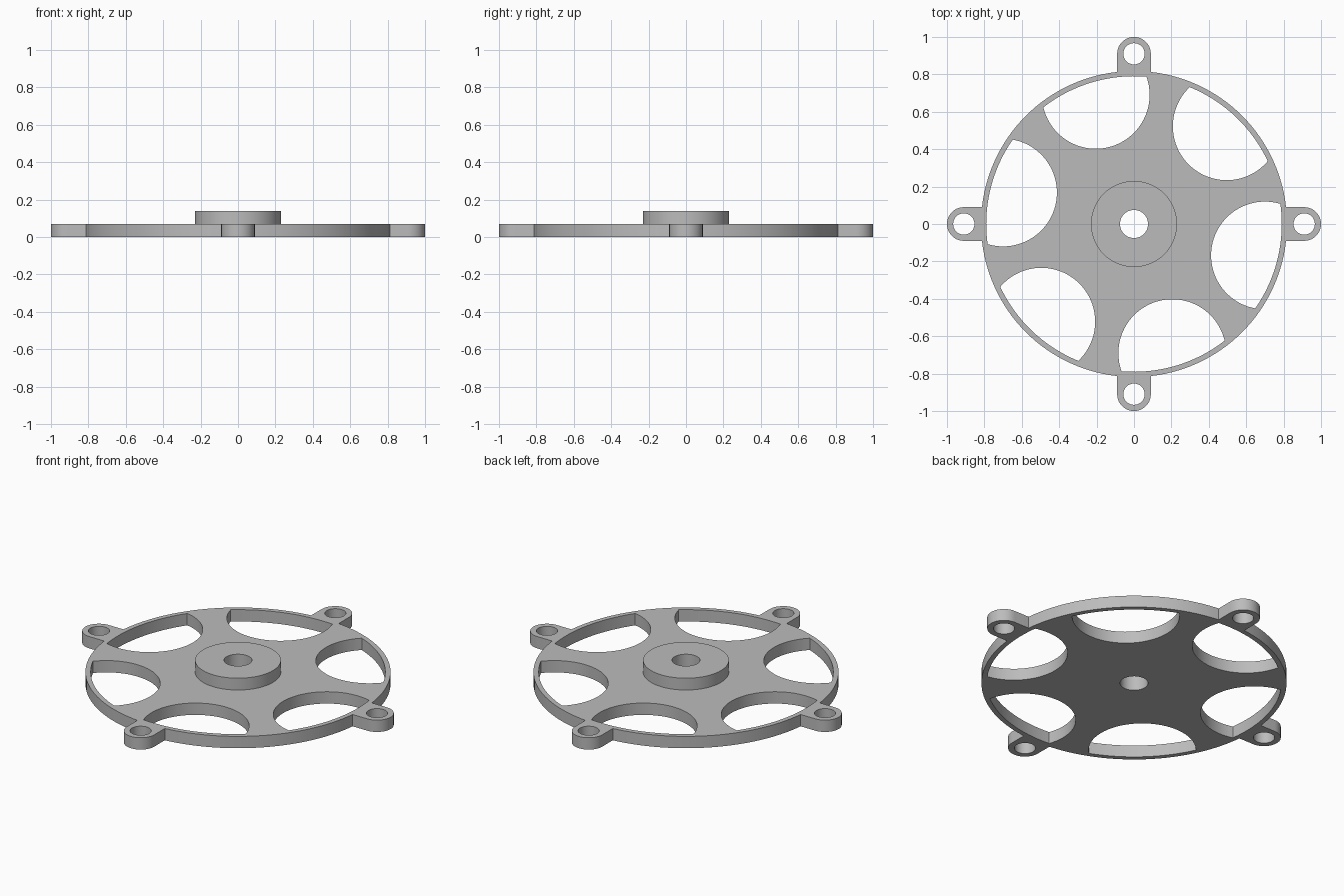
import bpy, bmesh
from math import sin, cos, pi, radians, asin, acos, sqrt

cube = bpy.data.objects.get("Cube")
if cube:
    bpy.data.objects.remove(cube, do_unlink=True)

grey = bpy.data.materials.new("plain_grey")
grey.use_nodes = True
grey.diffuse_color = (0.5, 0.5, 0.5, 1)
grey.node_tree.nodes["Principled BSDF"].inputs["Base Color"].default_value = (0.5, 0.5, 0.5, 1)

THICK = 0.07
DISC_R, RIM_R = 0.818, 0.79
LUG_D, LUG_R, LUG_HOLE = 0.91, 0.09, 0.057
HUB_R, BORE_R = 0.23, 0.075
CUT_D, CUT_R = 0.72, 0.288


def arc(cx, cy, r, start, end, steps):
    return [(cx + r * cos(start + (end - start) * i / steps),
             cy + r * sin(start + (end - start) * i / steps)) for i in range(steps + 1)]


def circle(cx, cy, r, steps=48):
    return arc(cx, cy, r, 0, 2 * pi, steps)[:-1]


def rotate(points, a):
    return [(x * cos(a) - y * sin(a), x * sin(a) + y * cos(a)) for x, y in points]


def plate(name, loops, z, height):
    """Extrude nested outlines into a solid with holes."""
    curve = bpy.data.curves.new(name + "_outline", "CURVE")
    curve.dimensions = "2D"
    curve.fill_mode = "BOTH"
    curve.extrude = height / 2
    for loop in loops:
        spline = curve.splines.new("POLY")
        spline.points.add(len(loop) - 1)
        for p, (x, y) in zip(spline.points, loop):
            p.co = (x, y, 0, 1)
        spline.use_cyclic_u = True
    helper = bpy.data.objects.new(name + "_outline", curve)
    bpy.context.collection.objects.link(helper)
    deps = bpy.context.evaluated_depsgraph_get()
    mesh = bpy.data.meshes.new_from_object(helper.evaluated_get(deps))
    bpy.data.objects.remove(helper, do_unlink=True)
    bm = bmesh.new()
    bm.from_mesh(mesh)
    bmesh.ops.remove_doubles(bm, verts=bm.verts, dist=0.0001)
    bmesh.ops.translate(bm, verts=bm.verts, vec=(0, 0, z + height / 2))
    bmesh.ops.recalc_face_normals(bm, faces=bm.faces)
    bm.to_mesh(mesh)
    bm.free()
    mesh.materials.clear()
    mesh.materials.append(grey)
    obj = bpy.data.objects.new(name, mesh)
    bpy.context.collection.objects.link(obj)
    bpy.ops.object.select_all(action="DESELECT")
    obj.select_set(True)
    bpy.context.view_layer.objects.active = obj
    bpy.ops.object.shade_smooth_by_angle(angle=radians(30))
    return obj


# Outer edge: four rounded lugs joined by arcs of the disc
half = asin(LUG_R / DISC_R)
quarter = arc(LUG_D, 0, LUG_R, -pi / 2, pi / 2, 24) + arc(0, 0, DISC_R, half, pi / 2 - half, 30)
outer = [p for k in range(4) for p in rotate(quarter, k * pi / 2)]

# Spoke window: a round bite bounded outside by the rim
spread = acos((CUT_D**2 + RIM_R**2 - CUT_R**2) / (2 * CUT_D * RIM_R))
cx, cy = RIM_R * cos(spread) - CUT_D, RIM_R * sin(spread)
turn = acos(cx / sqrt(cx * cx + cy * cy))
window = (arc(0, 0, RIM_R, -spread, spread, 16)[:-1]
          + arc(CUT_D, 0, CUT_R, turn, 2 * pi - turn, 40)[:-1])

loops = [outer, circle(0, 0, BORE_R)]
loops += [rotate(window, radians(46.5 + 60 * k)) for k in range(6)]
loops += [rotate(circle(LUG_D, 0, LUG_HOLE, 32), k * pi / 2) for k in range(4)]
plate("spoked_disc", loops, 0, THICK)

# Raised hub with the bore running through
plate("hub", [circle(0, 0, HUB_R, 72), circle(0, 0, BORE_R)], THICK, THICK)
